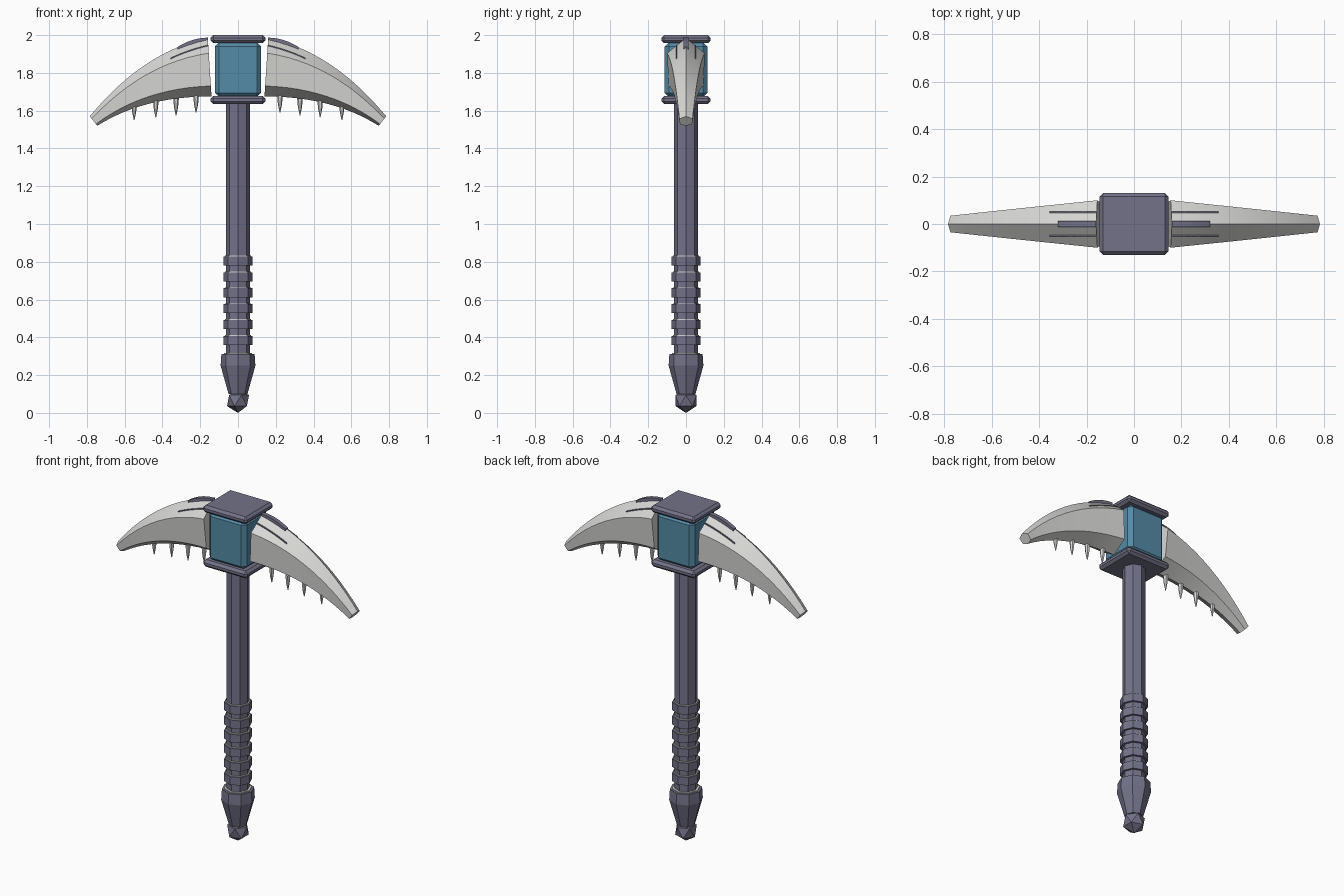
import bpy, bmesh, math
from mathutils import Vector

cube = bpy.data.objects.get("Cube")
if cube:
    bpy.data.objects.remove(cube, do_unlink=True)


def material(name, rgb):
    m = bpy.data.materials.new(name)
    m.use_nodes = True
    m.diffuse_color = (*rgb, 1)
    m.node_tree.nodes["Principled BSDF"].inputs["Base Color"].default_value = (*rgb, 1)
    return m


steel = material("purple grey steel", (0.17, 0.17, 0.25))
blue = material("blue block", (0.09, 0.26, 0.39))
bone = material("pale bone", (0.68, 0.68, 0.66))


def finish(name, bm, mat):
    bmesh.ops.recalc_face_normals(bm, faces=bm.faces)
    mesh = bpy.data.meshes.new(name)
    bm.to_mesh(mesh)
    bm.free()
    mesh.materials.append(mat)
    ob = bpy.data.objects.new(name, mesh)
    bpy.context.collection.objects.link(ob)
    return ob


def loft(name, rings, mat):
    """Skin a row of equal closed rings and cap both ends."""
    bm = bmesh.new()
    rows = [[bm.verts.new(p) for p in ring] for ring in rings]
    n = len(rows[0])
    for a, b in zip(rows, rows[1:]):
        for i in range(n):
            j = (i + 1) % n
            bm.faces.new((a[i], a[j], b[j], b[i]))
    bm.faces.new(rows[0])
    bm.faces.new(rows[-1])
    return finish(name, bm, mat)


def turned(name, profile, mat, sides=8, x=0):
    """Faceted turned part from (radius, z) pairs."""
    angles = [math.tau * i / sides for i in range(sides)]
    return loft(name, [[(x + r * math.cos(a), r * math.sin(a), z) for a in angles]
                       for r, z in profile], mat)


def block(name, hx, hy, z0, z1, bevel, mat):
    bm = bmesh.new()
    bmesh.ops.create_cube(bm, size=1)
    for v in bm.verts:
        v.co = (v.co.x * 2 * hx, v.co.y * 2 * hy, z0 + (v.co.z + 0.5) * (z1 - z0))
    bmesh.ops.bevel(bm, geom=bm.edges[:], offset=bevel, segments=1, affect="EDGES")
    return finish(name, bm, mat)


# Shaft, grip rings and pommel
turned("shaft", [(0.063, 0.2), (0.063, 1.65)], steel)
for i in range(6):
    z = 0.36 + i * 0.084
    turned(f"grip_ring_{i + 1}", [(0.076, z), (0.076, z + 0.048)], steel)
    turned(f"grip_trim_{i + 1}", [(0.07, z + 0.047), (0.07, z + 0.052)], bone)
turned("pommel", [(0.05, 0.1), (0.092, 0.25), (0.088, 0.312)], steel)
turned("pommel_trim", [(0.075, 0.311), (0.075, 0.317)], bone)
bm = bmesh.new()
bmesh.ops.create_icosphere(bm, subdivisions=1, radius=0.065)
bmesh.ops.translate(bm, verts=bm.verts, vec=(0, 0, 0.065))
finish("pommel_tip", bm, steel)

# Head block between two plates
block("lower_plate", 0.145, 0.13, 1.635, 1.678, 0.014, steel)
block("upper_plate", 0.145, 0.13, 1.957, 2.0, 0.014, steel)
block("head_block", 0.122, 0.113, 1.672, 1.962, 0.022, blue)


def bezier(a, b, c, t):
    return Vector(a) * (1 - t) ** 2 + Vector(b) * 2 * t * (1 - t) + Vector(c) * t * t


def spine(t):
    """Top and bottom (x, z) points and half width of the blade."""
    top = bezier((0.16, 1.985), (0.50, 1.915), (0.785, 1.57), t)
    low = bezier((0.14, 1.675), (0.4975, 1.6765), (0.745, 1.52), t)
    return top, low, 0.1 - 0.065 * (top.x - 0.16) / 0.625


def blade_ring(t, s):
    top, low, w = spine(t)
    outline = [(0, 0), (0.26, w), (0.82, w * 0.92), (1, 0), (0.82, -w * 0.92), (0.26, -w)]
    points = [(top.lerp(low, f), y) for f, y in outline]
    return [(s * p.x, y, p.y) for p, y in points]


def strip_ring(t, s, y, half, depth, rise):
    top, low, w = spine(t)
    p = top.lerp(low, 0.26 * abs(y) / w)
    return [(s * p.x, y + dy, p.y + dz) for dy, dz in
            ((-half, -depth), (half, -depth), (half, rise), (-half, rise))]


for s, side in ((1, "left"), (-1, "right")):
    # Curved blade with a ridge above and below
    blade = loft(f"{side}_blade", [blade_ring(i / 12, s) for i in range(13)], bone)
    bpy.ops.object.select_all(action="DESELECT")
    blade.select_set(True)
    bpy.context.view_layer.objects.active = blade
    bpy.ops.object.shade_smooth_by_angle(angle=math.radians(20))

    # Steel crest along the ridge and thin inlays beside it
    loft(f"{side}_crest", [strip_ring(0.24 * i / 6, s, 0, 0.012, 0.02,
                                      0.002 + 0.008 * math.sin(math.pi * i / 6))
                           for i in range(7)], steel)
    for y, place in ((0.05, "back"), (-0.05, "front")):
        loft(f"{side}_{place}_inlay", [strip_ring(0.3 * i / 6, s, y, 0.003, 0.012, 0.003)
                                       for i in range(7)], steel)

    # Teeth under the blade
    for k, (x, tip) in enumerate(((0.222, 1.59), (0.328, 1.575), (0.435, 1.565), (0.55, 1.55))):
        turned(f"{side}_tooth_{k + 1}", [(0.002, tip), (0.011, tip + 0.045), (0.015, tip + 0.09)],
               bone, sides=6, x=s * x)
